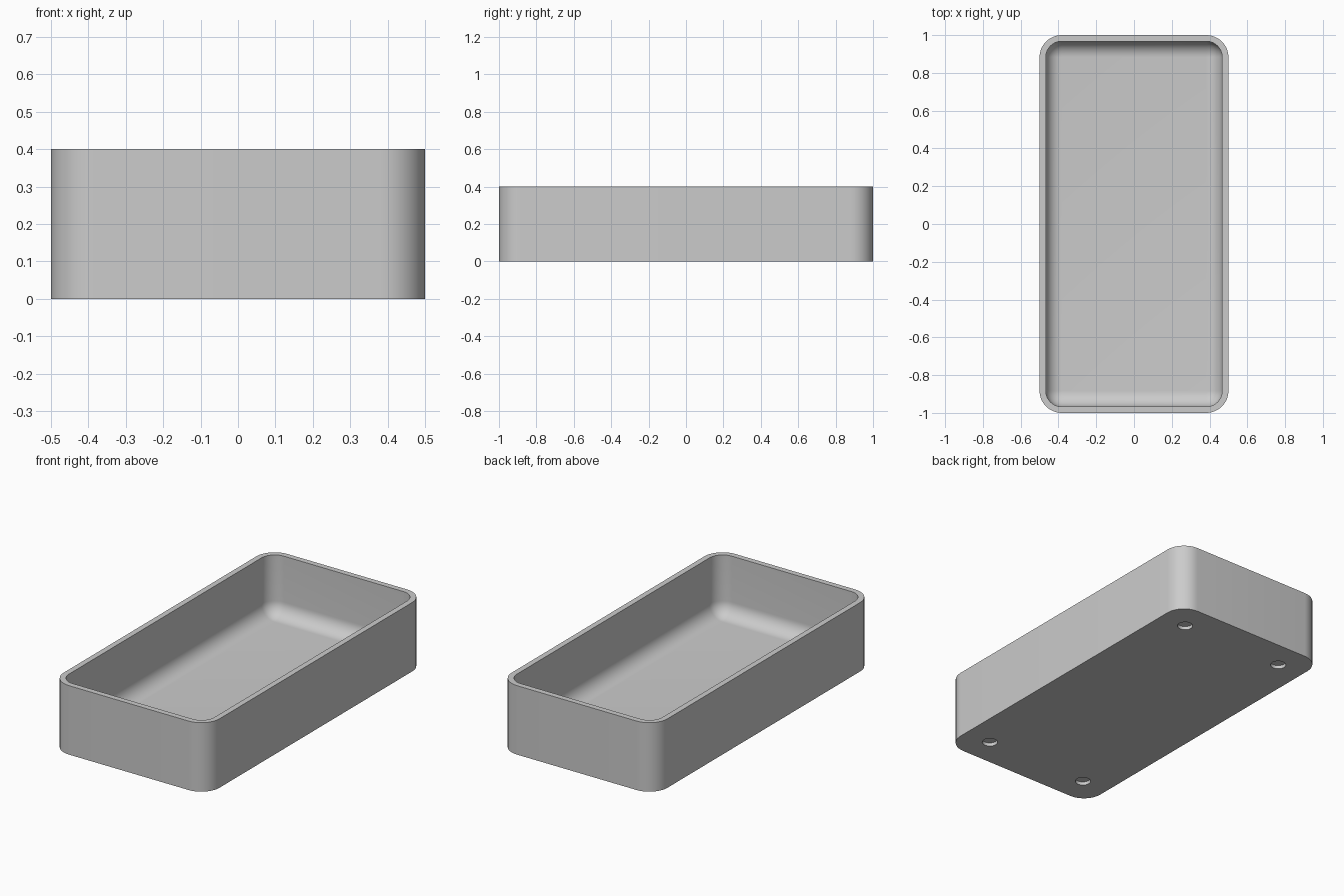
import bpy, bmesh, math

if "Cube" in bpy.data.objects:
    bpy.data.objects.remove(bpy.data.objects["Cube"])

HALF_X, HALF_Y, HEIGHT = 0.5, 1.0, 0.4
WALL, FLOOR = 0.033, 0.05
RADIUS = 0.117                  # outer corner radius
FILLET = RADIUS - WALL          # inner corner and floor fillet radius
HOLE_X, HOLE_Y, HOLE_R, HOLE_DEPTH = 0.333, 0.833, 0.042, 0.02
STEPS = 12

grey = bpy.data.materials.new("plain grey")
grey.use_nodes = True
colour = (0.6, 0.6, 0.6, 1)
grey.diffuse_color = colour
grey.node_tree.nodes["Principled BSDF"].inputs["Base Color"].default_value = colour


def ring(bm, inset, z):
    """Rounded rectangle of vertices, shrunk by inset, at height z."""
    r = RADIUS - inset
    cx, cy = HALF_X - RADIUS, HALF_Y - RADIUS
    verts = []
    for corner, (sx, sy) in enumerate([(1, 1), (-1, 1), (-1, -1), (1, -1)]):
        for i in range(STEPS + 1):
            a = (corner + i / STEPS) * math.pi / 2
            verts.append(bm.verts.new((sx * cx + r * math.cos(a), sy * cy + r * math.sin(a), z)))
    return verts


# Tray shell: outside wall, rim, inside wall, then the rounded floor edge
sections = [(0, 0), (0, HEIGHT), (WALL, HEIGHT)]
for i in range(STEPS + 1):
    a = i / STEPS * math.pi / 2
    sections.append((WALL + FILLET * (1 - math.cos(a)), FLOOR + FILLET * (1 - math.sin(a))))

bm = bmesh.new()
rings = [ring(bm, inset, z) for inset, z in sections]
for low, high in zip(rings, rings[1:]):
    for i in range(len(low)):
        j = (i + 1) % len(low)
        bm.faces.new((low[i], low[j], high[j], high[i]))
bm.faces.new(rings[0][::-1])
bm.faces.new(rings[-1])
bmesh.ops.remove_doubles(bm, verts=bm.verts, dist=1e-5)
bmesh.ops.recalc_face_normals(bm, faces=bm.faces)
mesh = bpy.data.meshes.new("tray")
bm.to_mesh(mesh)
bm.free()
tray = bpy.data.objects.new("tray", mesh)
bpy.context.collection.objects.link(tray)
mesh.materials.append(grey)

# Four shallow round recesses under the corners
bm = bmesh.new()
for sx in (-1, 1):
    for sy in (-1, 1):
        made = bmesh.ops.create_cone(bm, cap_ends=True, segments=32, radius1=HOLE_R,
                                     radius2=HOLE_R, depth=2 * HOLE_DEPTH)
        bmesh.ops.translate(bm, verts=made["verts"], vec=(sx * HOLE_X, sy * HOLE_Y, 0))
cut_mesh = bpy.data.meshes.new("recess_cutter")
bm.to_mesh(cut_mesh)
bm.free()
cut_mesh.materials.append(grey)
cutter = bpy.data.objects.new("recess_cutter", cut_mesh)
bpy.context.collection.objects.link(cutter)
cutter.hide_render = True

cut = tray.modifiers.new("recesses", "BOOLEAN")
cut.operation = "DIFFERENCE"
cut.solver = "EXACT"
cut.object = cutter
bpy.context.view_layer.objects.active = tray
tray.select_set(True)
bpy.ops.object.modifier_apply(modifier=cut.name)
bpy.data.objects.remove(cutter)

bpy.ops.object.shade_smooth_by_angle(angle=math.radians(30))
